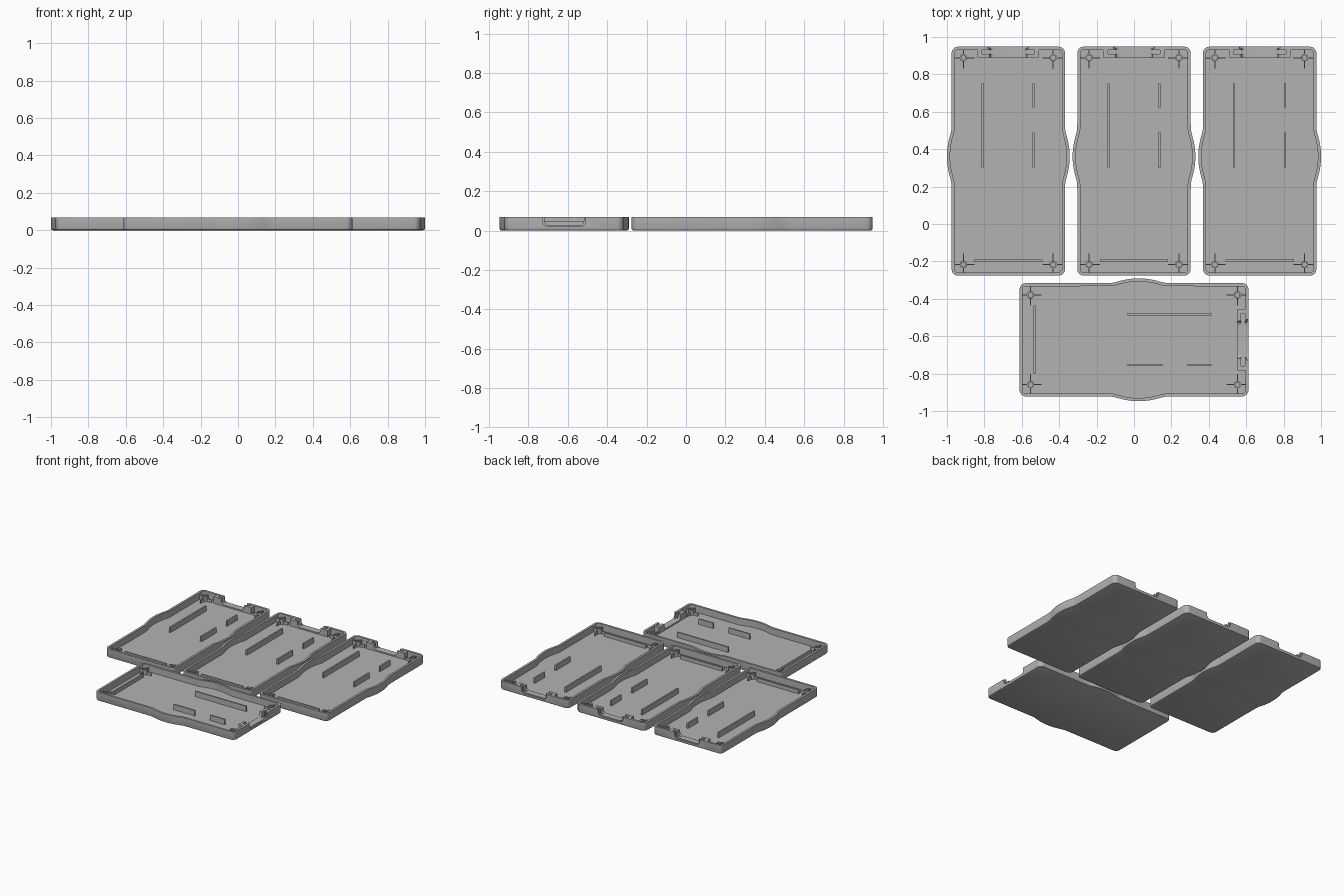
import bpy, bmesh, math
from mathutils import Matrix, Vector

if "Cube" in bpy.data.objects:
    bpy.data.objects.remove(bpy.data.objects["Cube"])

HW, HL, H = 0.303, 0.612, 0.068      # half width, half length, height of a tray
WALL, FLOOR, R = 0.017, 0.016, 0.034

grey = bpy.data.materials.new("grey plastic")
grey.diffuse_color = (0.45, 0.45, 0.45, 1)
grey.use_nodes = True
grey.node_tree.nodes["Principled BSDF"].inputs["Base Color"].default_value = grey.diffuse_color


def bulge(y):
    """Sideways swelling of the long walls."""
    q = 0.025 * (1 - ((y - 0.025) / 0.135) ** 2)
    return 0.5 * (q + math.sqrt(q * q + 0.000025)) if q > -0.03 else 0


def outline(inset):
    """Rounded rectangle with a grip bulge on both long sides."""
    w, l, r = HW - inset, HL - inset, max(R - inset, 0.008)
    right = []
    for i in range(7):
        a = -math.pi / 2 + i * math.pi / 12
        right.append((w - r + r * math.cos(a), -l + r + r * math.sin(a)))
    for i in range(29):
        y = -0.165 + i * 0.38 / 28
        right.append((w + bulge(y), y))
    for i in range(7):
        a = i * math.pi / 12
        right.append((w - r + r * math.cos(a), l - r + r * math.sin(a)))
    return right + [(-x, y) for x, y in reversed(right)]


def loft(bm, rings):
    """Skin a stack of (points, z) rings and cap both ends."""
    loops = [[bm.verts.new((x, y, z)) for x, y in pts] for pts, z in rings]
    n = len(loops[0])
    for a, b in zip(loops, loops[1:]):
        for i in range(n):
            j = (i + 1) % n
            bm.faces.new((a[i], a[j], b[j], b[i]))
    bm.faces.new(loops[0][::-1])
    bm.faces.new(loops[-1])


def box(bm, x0, x1, y0, y1, z0, z1):
    loft(bm, [([(x0, y0), (x1, y0), (x1, y1), (x0, y1)], z) for z in (z0, z1)])


def make(name, build):
    bm = bmesh.new()
    build(bm)
    bmesh.ops.recalc_face_normals(bm, faces=bm.faces)
    mesh = bpy.data.meshes.new(name)
    bm.to_mesh(mesh)
    bm.free()
    mesh.materials.append(grey)
    return mesh


# Tray shell: rounded bottom edge, outer wall, rim, inner wall, floor
def build_shell(bm):
    loft(bm, [(outline(0.010), 0), (outline(0.003), 0.003), (outline(0), 0.010),
              (outline(0), H), (outline(WALL), H), (outline(WALL), FLOOR)])


# Port block behind the end wall
def build_block(bm):
    box(bm, -0.165, 0.165, 0.553, 0.602, 0.008, H - 0.001)


# Rounded slot cutter running through the end wall
def slot(half, bottom, y0, y1):
    def build(bm):
        r, prof = 0.025, [(half, 0.1), (-half, 0.1)]
        for cx, start in ((-half + r, math.pi), (half - r, 1.5 * math.pi)):
            for i in range(7):
                a = start + i * math.pi / 12
                prof.append((cx + r * math.cos(a), bottom + r + r * math.sin(a)))
        a, b = ([bm.verts.new((x, y, z)) for x, z in prof] for y in (y0, y1))
        n = len(prof)
        for i in range(n):
            j = (i + 1) % n
            bm.faces.new((a[i], a[j], b[j], b[i]))
        bm.faces.new(a[::-1])
        bm.faces.new(b)
    return build


def build_pocket(bm):
    box(bm, -0.14, 0.14, 0.573, 0.594, 0.026, 0.1)


def cut(mesh, cutters):
    """Subtract the cutter meshes and return the finished mesh."""
    helpers = []
    ob = bpy.data.objects.new("work", mesh)
    bpy.context.collection.objects.link(ob)
    for c in cutters:
        h = bpy.data.objects.new("cutter", c)
        h.hide_render = True
        bpy.context.collection.objects.link(h)
        m = ob.modifiers.new("cut", 'BOOLEAN')
        m.operation, m.solver, m.object = 'DIFFERENCE', 'EXACT', h
        helpers.append(h)
    dg = bpy.context.evaluated_depsgraph_get()
    dg.update()
    done = bpy.data.meshes.new_from_object(ob.evaluated_get(dg))
    for o in helpers + [ob]:
        bpy.data.objects.remove(o)
    return done


# Standing ribs on the floor
def build_ribs(bm):
    t = 0.006
    for x, y0, y1 in ((-0.137, -0.035, 0.414), (0.135, 0.286, 0.414), (0.135, -0.035, 0.152)):
        box(bm, x - t, x + t, y0, y1, 0.012, 0.058)
    box(bm, -0.183, 0.183, -0.538, -0.526, 0.012, 0.045)


# Hollow screw posts in the corners
def build_posts(bm):
    def ring(cx, cy, r):
        return [(cx + r * math.cos(i * math.pi / 10), cy + r * math.sin(i * math.pi / 10))
                for i in range(20)]
    for sx in (-1, 1):
        for sy in (-1, 1):
            x, y = sx * 0.24, sy * 0.553
            loft(bm, [(ring(x, y, 0.020), 0.012), (ring(x, y, 0.020), 0.055),
                      (ring(x, y, 0.012), 0.055), (ring(x, y, 0.012), 0.018)])


# Thin webs bracing each post, to the walls and inwards
def build_webs(bm):
    t = 0.003
    for sx in (-1, 1):
        for sy in (-1, 1):
            x, y = sx * 0.24, sy * 0.553
            for a, b in ((0.018, 0.052), (-0.058, -0.018)):
                xs, ys = sorted((x + sx * a, x + sx * b)), sorted((y + sy * a, y + sy * b))
                top = 0.05 if a > 0 else 0.04
                box(bm, xs[0], xs[1], y - t, y + t, 0.012, top)
                box(bm, x - t, x + t, ys[0], ys[1], 0.012, top)


opening = make("opening", slot(0.100, 0.026, 0.53, 0.66))
flare = make("flare", slot(0.109, 0.022, 0.602, 0.66))
pocket = make("pocket", build_pocket)
parts = {
    "shell": cut(make("shell", build_shell), [opening, flare]),
    "port_block": cut(make("port_block", build_block), [opening, pocket]),
    "floor_ribs": make("floor_ribs", build_ribs),
    "screw_posts": make("screw_posts", build_posts),
    "post_webs": make("post_webs", build_webs),
}
for mesh in parts.values():
    mesh.polygons.foreach_set("use_smooth", [True] * len(mesh.polygons))
    mesh.set_sharp_from_angle(angle=math.radians(30))

# Three trays side by side and one turned across the front
places = {"left": (-0.672, 0.336, 0), "middle": (0, 0.336, 0),
          "right": (0.672, 0.336, 0), "front": (0, -0.619, -math.pi / 2)}
for side, (x, y, turn) in places.items():
    for part, mesh in parts.items():
        ob = bpy.data.objects.new(f"{side}_tray_{part}", mesh)
        ob.matrix_world = Matrix.Translation(Vector((x, y, 0))) @ Matrix.Rotation(turn, 4, 'Z')
        bpy.context.collection.objects.link(ob)
